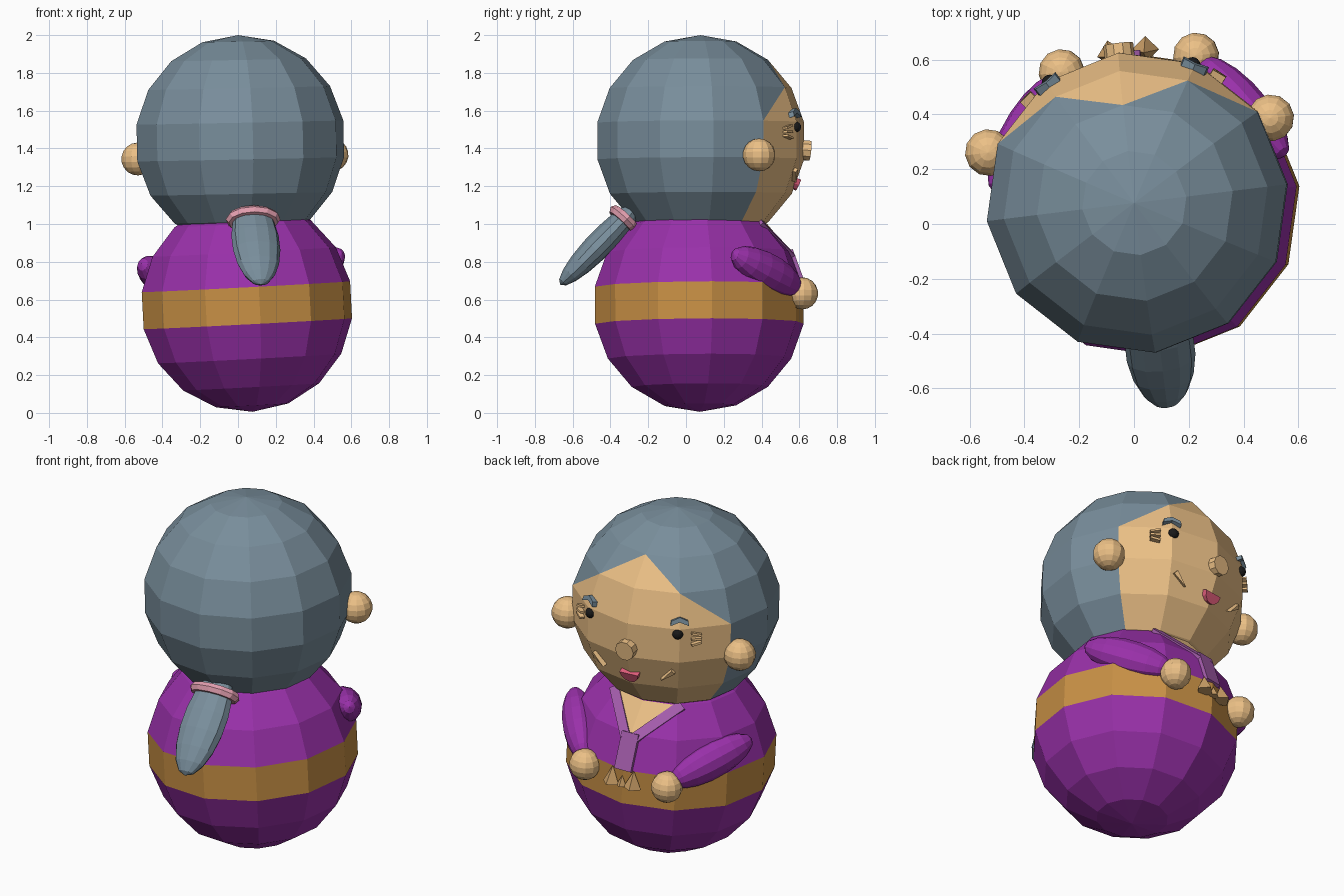
import bpy, bmesh
from math import radians, sin, cos, pi, atan2, degrees
from mathutils import Matrix, Vector

if "Cube" in bpy.data.objects:
    bpy.data.objects.remove(bpy.data.objects["Cube"])


def material(name, *rgb):
    m = bpy.data.materials.new(name)
    m.diffuse_color = (*rgb, 1)
    m.use_nodes = True
    m.node_tree.nodes["Principled BSDF"].inputs["Base Color"].default_value = m.diffuse_color
    return m


HAIR = material("hair_grey", .19, .27, .33)
SKIN = material("skin", .84, .53, .24)
PURPLE = material("purple", .32, .03, .40)
BELT = material("belt_tan", .58, .28, .06)
COLLAR = material("collar_lilac", .38, .11, .42)
PINK = material("pink", .80, .36, .45)
LIPS = material("lips", .75, .11, .2)
BLACK = material("black", .01, .01, .01)
BOW = material("bow_tan", .62, .36, .14)

T, S = Matrix.Translation, Matrix.Diagonal
R = lambda deg, axis: Matrix.Rotation(radians(deg), 4, axis)
HR, BR = .56, .565
HEAD = T((.012, .078, 1.44)) @ R(7, 'Z') @ R(-1.2, 'Y')
BODY = T((.047, .07, .57)) @ R(7, 'Z') @ R(-3, 'Y')


def finish(name, bm, matrix, *mats):
    bm.transform(matrix)
    bmesh.ops.recalc_face_normals(bm, faces=bm.faces[:])
    me = bpy.data.meshes.new(name)
    bm.to_mesh(me)
    bm.free()
    for m in mats:
        me.materials.append(m)
    ob = bpy.data.objects.new(name, me)
    bpy.context.collection.objects.link(ob)
    return ob


def sphere_bm(u=12, v=9, r=1):
    bm = bmesh.new()
    bmesh.ops.create_uvsphere(bm, u_segments=u, v_segments=v, radius=r)
    return bm


def point(az, lat, r):
    """Point on a ball; az is degrees from the face direction."""
    a, b = radians(az), radians(lat)
    return Vector((-r * sin(a) * cos(b), r * cos(a) * cos(b), r * sin(b)))


def ring(az, r, z):
    return Vector((-r * sin(radians(az)), r * cos(radians(az)), z))


def frame(p, n, x=None):
    """Axes: X along x (or sideways), Z along the normal n."""
    n = n.normalized()
    x = (Vector((0, 0, 1)).cross(n) if x is None else x - n * x.dot(n)).normalized()
    y = n.cross(x)
    return T(p) @ Matrix((x, y, n)).transposed().to_4x4()


def on_ball(az, z, r):
    p = ring(az, (r * r - z * z) ** .5, z)
    return frame(p, p)


def prism(name, outline, depth, matrix, mat):
    bm = bmesh.new()
    f = bm.faces.new([bm.verts.new((x, y, -depth / 2)) for x, y in outline])
    ext = bmesh.ops.extrude_face_region(bm, geom=[f])["geom"]
    bmesh.ops.translate(bm, vec=(0, 0, depth),
                        verts=[g for g in ext if isinstance(g, bmesh.types.BMVert)])
    return finish(name, bm, matrix, mat)


def box(w, h):
    return [(-w / 2, -h / 2), (w / 2, -h / 2), (w / 2, h / 2), (-w / 2, h / 2)]


def split(bm, r, a, b):
    """Cut a quad along its diagonal between two ball vertices."""
    pick = [min(bm.verts, key=lambda v: (v.co - point(*q, r)).length) for q in (a, b)]
    bmesh.ops.connect_verts(bm, verts=pick)


def place(f):
    c = f.calc_center_median()
    return abs(degrees(atan2(c.x, c.y))), c.z


# head: hair with a peaked face area cut along quad diagonals
bm = sphere_bm(r=HR)
for s in (-1, 1):
    split(bm, HR, (s * 60, 10), (s * 30, 30))
    split(bm, HR, (s * 30, 30), (0, 50))
for f in bm.faces:
    az, z = place(f)
    line = .433 - .153 * az / 30 if az < 30 else .28 - .183 * (az - 30) / 30
    f.material_index = int(az < 60 and z < line)
finish("head", bm, HEAD, HAIR, SKIN)

# body: purple robe with belt ring and V neck
bm = sphere_bm(r=BR)
for s in (-1, 1):
    split(bm, BR, (0, 30), (s * 30, 50))
for f in bm.faces:
    az, z = place(f)
    if abs(z) < .05:
        f.material_index = 1
    elif az < 30 and .283 + .15 * az / 30 < z < .433:
        f.material_index = 2
finish("body", bm, BODY, PURPLE, BELT, SKIN)


# collar strips
def strip(name, p, q, n, w):
    prism(name, box((q - p).length, w), .02, BODY @ frame((p + q) / 2, n, q - p), COLLAR)


for s, side in ((-1, "right"), (1, "left")):
    strip(side + "_collar", point(s * 3, 28.5, BR), point(s * 34, 50, BR), point(s * 15, 40, 1), .055)
strip("front_collar", point(0, 10, BR), point(0, 31, BR), point(0, 20, 1), .10)

# belt bow: two pyramids and a small knot
for i, (az, z, r, h) in enumerate(((-6.5, .06, .05, .1), (6.5, .06, .05, .1), (0, .04, .03, .06))):
    bm = bmesh.new()
    bmesh.ops.create_cone(bm, cap_ends=True, segments=4, radius1=r, radius2=0, depth=h)
    finish(f"bow_{i}", bm, BODY @ on_ball(az, z, BR) @ R(-90, 'X'), BOW)

# nose and mouth
circle = [(.055 * cos(i * pi / 5), .055 * sin(i * pi / 5)) for i in range(10)]
prism("nose", circle, .05, HEAD @ on_ball(0, -.05, HR), SKIN)
smile = [(.055 * cos(pi + i * pi / 6), .06 * sin(pi + i * pi / 6)) for i in range(7)]
prism("mouth", smile, .04, HEAD @ on_ball(0, -.2, .548), LIPS)

for s, side in ((-1, "right"), (1, "left")):
    # eyes and ears
    finish(side + "_eye", sphere_bm(), HEAD @ on_ball(s * 29, .068, .545) @ S((.03, .03, .03, 1)), BLACK)
    finish(side + "_ear", sphere_bm(), HEAD @ T(ring(s * 64.5, .575, -.085)) @ S((.087,) * 3 + (1,)), SKIN)
    # arched brows
    arch = [(-.05, -.015), (0, .005), (.05, -.015), (.045, .012), (0, .032), (-.045, .012)]
    prism(side + "_brow", arch, .045, HEAD @ on_ball(s * 30, .132, .55), HAIR)
    # crow's feet
    for k in (-1, 0, 1):
        m = on_ball(s * 39.5, .04 + k * .026, .542) @ R(-s * k * 14, 'Z')
        prism(f"{side}_eye_wrinkle_{k + 1}", box(.055, .012), .045, HEAD @ m, SKIN)
    # cheek wrinkles
    m = on_ball(s * 23.5, -.185, .543) @ R(s * 45, 'Z')
    tri = [(s * .015, -.015), (s * .015, .015), (-s * .015, 0)]
    tri = [(-s * .05, 0), (s * .045, -.014), (s * .045, .014)]
    prism(side + "_cheek_wrinkle", tri, .04, HEAD @ m, SKIN)
    # sleeves reaching forward to the hands
    p, q = ring(s * 77, .545, .245), ring(s * 28, .565, .075)
    m = frame((p + q) / 2, q - p, Vector((0, 0, 1)))
    finish(side + "_sleeve", sphere_bm(), BODY @ m @ S((.1, .09, .255, 1)), PURPLE)
    finish(side + "_hand", sphere_bm(), BODY @ T(ring(s * 25.5, .575, .05)) @ S((.085,) * 3 + (1,)), SKIN)

# ponytail hanging off the back, with a pink hair tie
BACK = T((.03, .075, 0)) @ R(7, 'Z')
axis = Vector((0, -.7, -.714))
tail = BACK @ frame(Vector((0, -.53, .9)), axis, Vector((1, 0, 0)))
finish("ponytail", sphere_bm(), tail @ S((.128, .072, .31, 1)), HAIR)
bm = bmesh.new()
n, k = 12, 6
loops = [[bm.verts.new(((.118 + .028 * cos(b)) * cos(a), (.068 + .028 * cos(b)) * sin(a), .028 * sin(b)))
          for b in (2 * pi * j / k for j in range(k))] for a in (2 * pi * i / n for i in range(n))]
for i in range(n):
    for j in range(k):
        bm.faces.new((loops[i][j], loops[(i + 1) % n][j],
                      loops[(i + 1) % n][(j + 1) % k], loops[i][(j + 1) % k]))
finish("hair_tie", bm, tail @ T((0, 0, -.175)), PINK)
